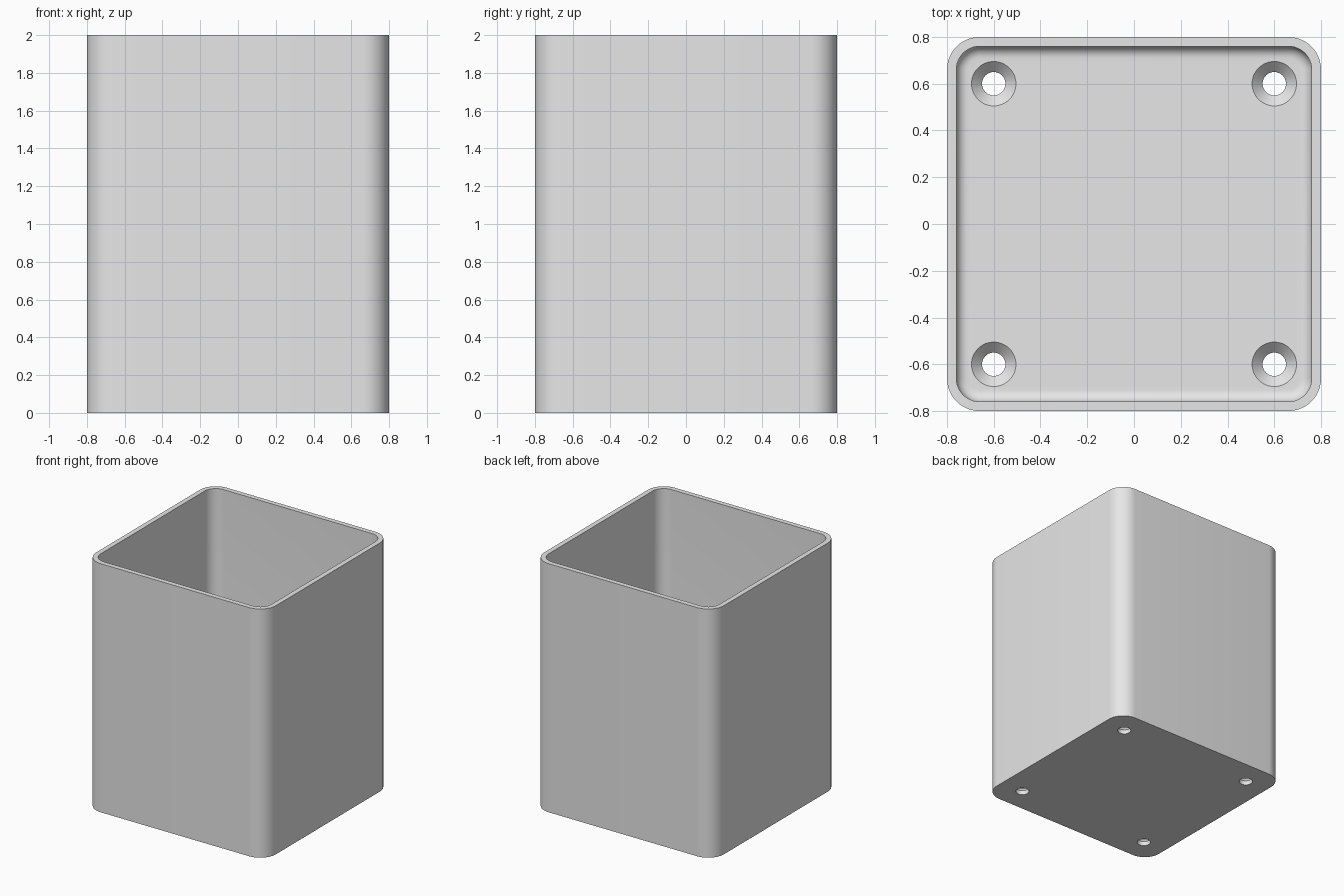
import bpy, bmesh, math

old = bpy.data.objects.get("Cube")
if old:
    bpy.data.objects.remove(old, do_unlink=True)

HALF, HEIGHT, CORNER = 0.8, 2.0, 0.14
WALL, FLOOR, FILLET = 0.04, 0.08, 0.05
HOLE_POS, HOLE_R, SINK_R = 0.6, 0.05, 0.095

grey = bpy.data.materials.new("light_grey")
grey.use_nodes = True
grey.diffuse_color = (0.8, 0.8, 0.8, 1)
grey.node_tree.nodes["Principled BSDF"].inputs["Base Color"].default_value = (0.8, 0.8, 0.8, 1)


def rounded_square(inset, steps=12):
    """Points of the square outline, moved inwards by inset."""
    centre, radius = HALF - CORNER, CORNER - inset
    points = []
    for corner in range(4):
        mid = math.pi * (corner / 2 + 0.25)
        cx = math.copysign(centre, math.cos(mid))
        cy = math.copysign(centre, math.sin(mid))
        for i in range(steps + 1):
            a = math.pi / 2 * (corner + i / steps)
            points.append((cx + radius * math.cos(a), cy + radius * math.sin(a)))
    return points


def circle(radius, x, y, count=48):
    angles = [math.tau * i / count for i in range(count)]
    return [(x + radius * math.cos(a), y + radius * math.sin(a)) for a in angles]


def skin(bm, sections):
    """Bridge stacked (outline, z) sections and cap both ends."""
    loops = [[bm.verts.new((x, y, z)) for x, y in outline] for outline, z in sections]
    for low, high in zip(loops, loops[1:]):
        n = len(low)
        for i in range(n):
            j = (i + 1) % n
            bm.faces.new((low[i], low[j], high[j], high[i]))
    bm.faces.new(loops[0][::-1])
    bm.faces.new(loops[-1])


def make_object(name, bm):
    bmesh.ops.recalc_face_normals(bm, faces=bm.faces)
    mesh = bpy.data.meshes.new(name)
    bm.to_mesh(mesh)
    bm.free()
    mesh.materials.append(grey)
    obj = bpy.data.objects.new(name, mesh)
    bpy.context.collection.objects.link(obj)
    return obj


# Open container: outer wall, rim, inner wall, filleted floor
profile = [(0, 0), (0, HEIGHT), (WALL, HEIGHT)]
for i in range(9):
    a = math.pi / 2 * i / 8
    profile.append((WALL + FILLET * (1 - math.cos(a)),
                    FLOOR + FILLET * (1 - math.sin(a))))
bm = bmesh.new()
skin(bm, [(rounded_square(inset), z) for inset, z in profile])
container = make_object("container", bm)

# Countersunk screw holes in the four floor corners
bm = bmesh.new()
sink_depth = SINK_R - HOLE_R
for x in (-HOLE_POS, HOLE_POS):
    for y in (-HOLE_POS, HOLE_POS):
        skin(bm, [(circle(HOLE_R, x, y), -0.1),
                  (circle(HOLE_R, x, y), FLOOR - sink_depth),
                  (circle(SINK_R, x, y), FLOOR),
                  (circle(SINK_R, x, y), FLOOR + 0.1)])
cutter = make_object("screw_hole_cutter", bm)
cutter.hide_render = True

cut = container.modifiers.new("screw_holes", 'BOOLEAN')
cut.operation = 'DIFFERENCE'
cut.solver = 'EXACT'
cut.object = cutter

bpy.ops.object.select_all(action='DESELECT')
container.select_set(True)
bpy.context.view_layer.objects.active = container
bpy.ops.object.modifier_apply(modifier=cut.name)
bpy.data.objects.remove(cutter, do_unlink=True)
bpy.ops.object.shade_smooth_by_angle(angle=math.radians(30))
